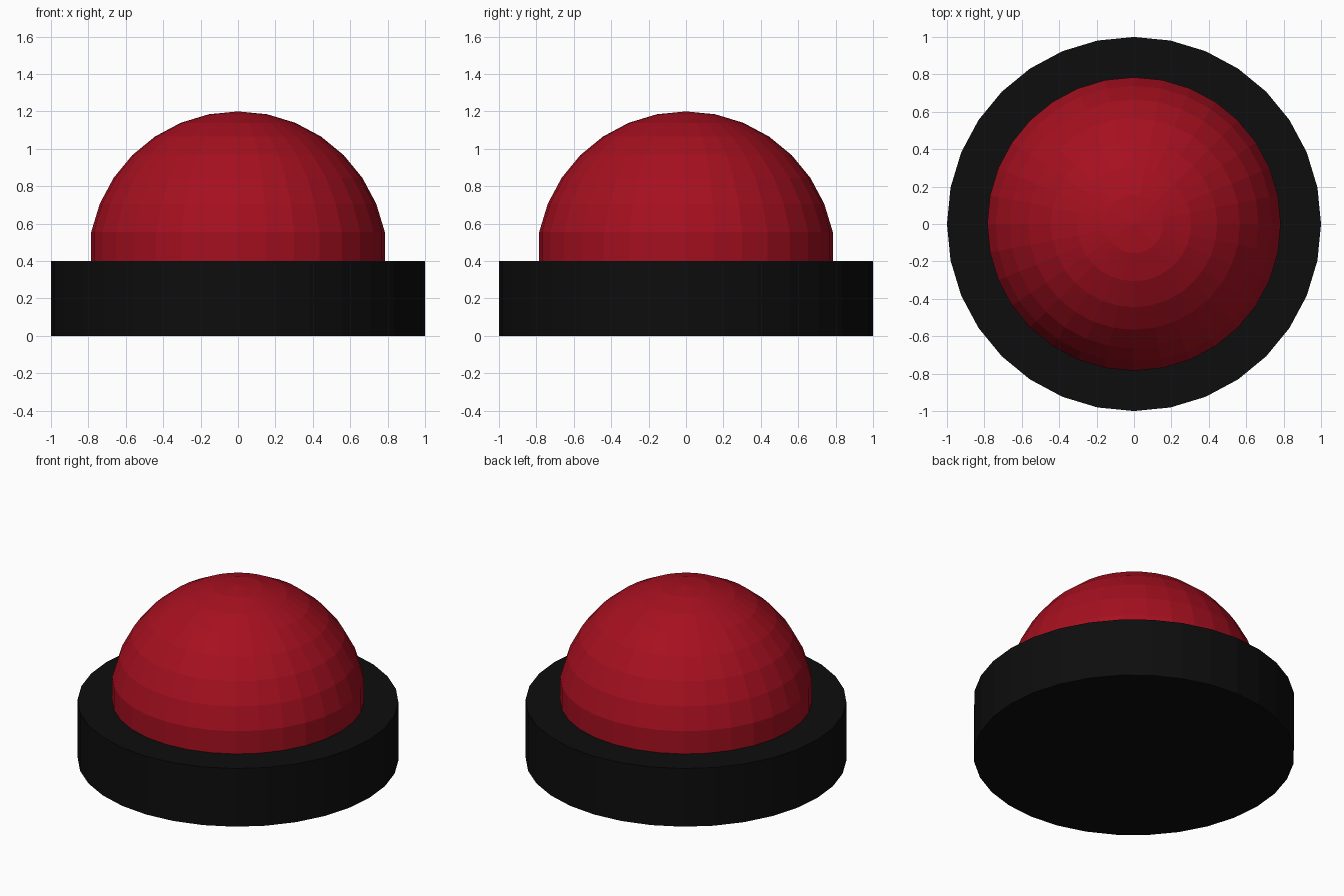
import bpy, bmesh, math
from mathutils import Matrix

if "Cube" in bpy.data.objects:
    bpy.data.objects.remove(bpy.data.objects["Cube"])

SIDES, BASE_H, DOME_R = 32, 0.4, 0.8


def material(name, color):
    mat = bpy.data.materials.new(name)
    mat.diffuse_color = color
    mat.use_nodes = True
    mat.node_tree.nodes["Principled BSDF"].inputs["Base Color"].default_value = mat.diffuse_color
    return mat


def make_object(name, bm, mat):
    mesh = bpy.data.meshes.new(name)
    bm.to_mesh(mesh)
    bm.free()
    mesh.materials.append(mat)
    obj = bpy.data.objects.new(name, mesh)
    bpy.context.collection.objects.link(obj)
    return obj


# Flat round housing
bm = bmesh.new()
bmesh.ops.create_cone(bm, cap_ends=True, segments=SIDES, radius1=1, radius2=1,
                      depth=BASE_H, matrix=Matrix.Translation((0, 0, BASE_H / 2)))
make_object("button_base", bm, material("black_plastic", (0.004, 0.004, 0.004, 1)))

# Domed push button: upper half of a sphere with a straight lowest band
bm = bmesh.new()
bmesh.ops.create_uvsphere(bm, u_segments=SIDES, v_segments=16, radius=DOME_R)
bmesh.ops.delete(bm, geom=[v for v in bm.verts if v.co.z < -0.01], context='VERTS')
rim_scale = math.cos(math.pi / 16)
for v in bm.verts:
    if abs(v.co.z) < 0.01:
        v.co.x *= rim_scale
        v.co.y *= rim_scale
bmesh.ops.translate(bm, verts=bm.verts, vec=(0, 0, BASE_H))
make_object("button_dome", bm, material("red_plastic", (0.38, 0.005, 0.014, 1)))
